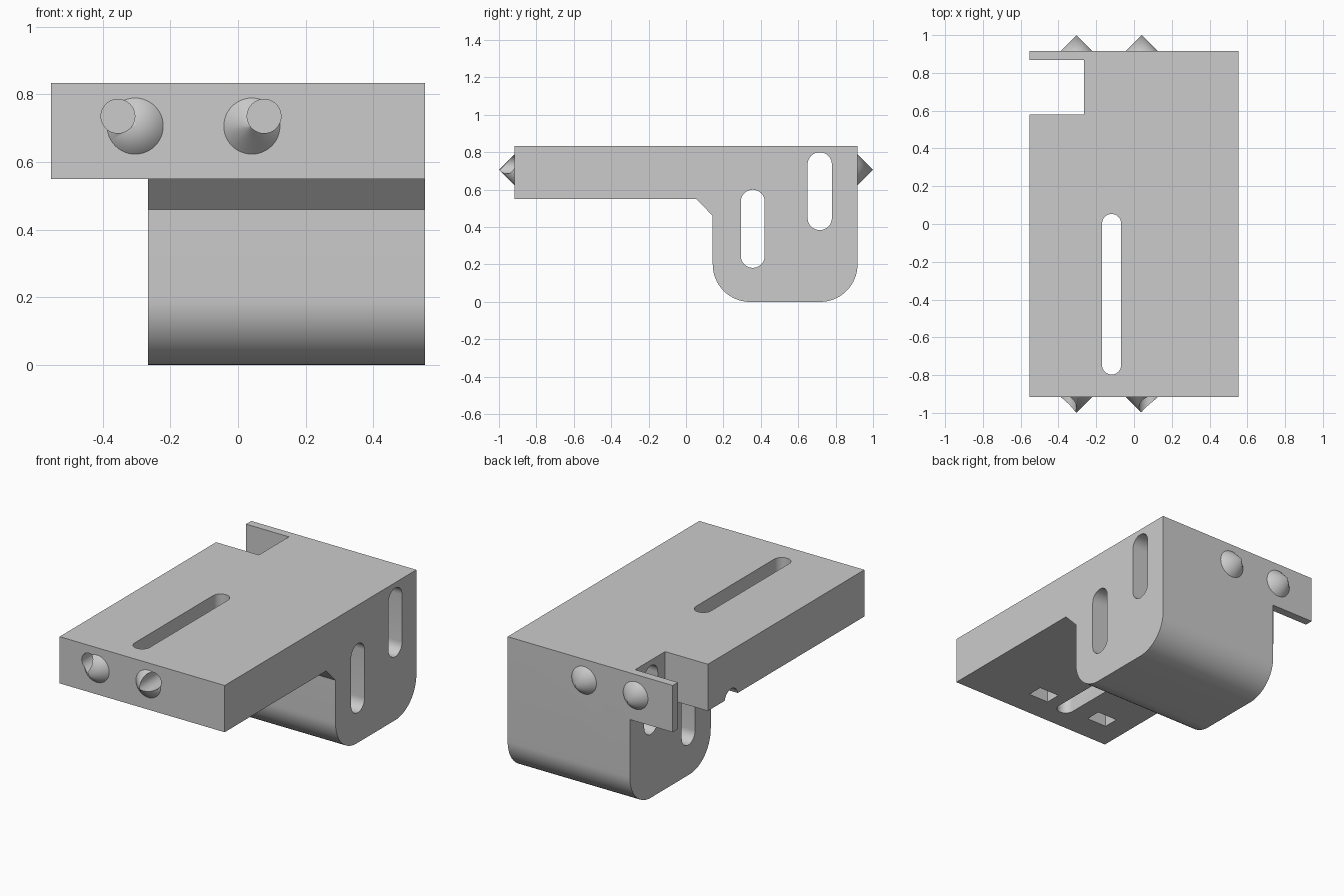
import bpy, bmesh, math
from mathutils import Matrix, Vector

cube = bpy.data.objects.get("Cube")
if cube:
    bpy.data.objects.remove(cube, do_unlink=True)

# Single grey plastic
grey = bpy.data.materials.new("grey plastic")
grey.use_nodes = True
colour = (0.6, 0.6, 0.6, 1)
grey.diffuse_color = colour
grey.node_tree.nodes["Principled BSDF"].inputs["Base Color"].default_value = colour

HALF_X, HALF_Y = 0.553, 0.917
PLATE_LOW, PLATE_TOP = 0.55, 0.833
BLOCK_LEFT = -0.266


def add_object(name, bm):
    bmesh.ops.recalc_face_normals(bm, faces=bm.faces)
    mesh = bpy.data.meshes.new(name)
    bm.to_mesh(mesh)
    bm.free()
    mesh.materials.append(grey)
    ob = bpy.data.objects.new(name, mesh)
    bpy.context.collection.objects.link(ob)
    return ob


def prism(name, points, low, high, axis):
    """Extrude a flat outline along x (outline is y, z) or z (outline is x, y)."""
    bm = bmesh.new()
    place = (lambda a, b: (low, a, b)) if axis == "x" else (lambda a, b: (a, b, low))
    face = bm.faces.new([bm.verts.new(place(a, b)) for a, b in points])
    ext = bmesh.ops.extrude_face_region(bm, geom=[face])
    move = Vector((high - low, 0, 0) if axis == "x" else (0, 0, high - low))
    bmesh.ops.translate(bm, vec=move, verts=[v for v in ext["geom"] if isinstance(v, bmesh.types.BMVert)])
    return add_object(name, bm)


def box(name, x0, x1, y0, y1, z0, z1):
    return prism(name, [(x0, y0), (x1, y0), (x1, y1), (x0, y1)], z0, z1, "z")


def arc(a, b, r, start, end, steps=16):
    angles = [math.radians(start + (end - start) * i / steps) for i in range(steps + 1)]
    return [(a + r * math.cos(t), b + r * math.sin(t)) for t in angles]


def slot(a0, a1, b0, b1):
    r = (a1 - a0) / 2
    mid = a0 + r
    return arc(mid, b1 - r, r, 0, 180) + arc(mid, b0 + r, r, 180, 360)


def cone(name, x, z, y0, y1, r0, r1, segments=48):
    """Round solid along y, from radius r0 at y0 to r1 at y1."""
    bm = bmesh.new()
    turn = Matrix.Rotation(math.radians(90 if y1 < y0 else -90), 4, "X")
    bmesh.ops.create_cone(bm, cap_ends=True, segments=segments, radius1=r0, radius2=r1,
                          depth=abs(y1 - y0),
                          matrix=Matrix.Translation((x, (y0 + y1) / 2, z)) @ turn)
    bmesh.ops.remove_doubles(bm, verts=bm.verts, dist=1e-5)
    return add_object(name, bm)


def combine(target, tool, operation):
    mod = target.modifiers.new(tool.name, "BOOLEAN")
    mod.object, mod.operation, mod.solver = tool, operation, "EXACT"
    bpy.context.view_layer.objects.active = target
    bpy.ops.object.modifier_apply(modifier=mod.name)
    bpy.data.objects.remove(tool, do_unlink=True)


# Plate with rounded block hanging from its rear half
R = 0.2
outline = [(-HALF_Y, PLATE_TOP), (-HALF_Y, PLATE_LOW), (0.055, PLATE_LOW), (0.143, 0.46)]
outline += arc(0.143 + R, R, R, 180, 270) + arc(HALF_Y - R, R, R, 270, 360)
outline.append((HALF_Y, PLATE_TOP))
body = prism("bracket_body", outline, -HALF_X, HALF_X, "x")

# Trim the block below the plate on one side, and open the rear notch
combine(body, box("side_trim", -1, BLOCK_LEFT, 0.03, 1.2, -0.5, PLATE_LOW), "DIFFERENCE")
combine(body, box("rear_notch", -1, BLOCK_LEFT, 0.58, 0.867, 0.4, 1), "DIFFERENCE")

# Pointed pegs on both ends
for x in (-0.304, 0.041):
    for side in (-1, 1):
        peg = cone("peg", x, 0.706, side * (HALF_Y - 0.01), side, 0.093, 0)
        combine(body, peg, "UNION")

# Front screw holes with nut pockets open underneath
for x in (-0.355, 0.077):
    combine(body, cone("screw_hole", x, 0.735, -1.1, -0.6, 0.05, 0.05), "DIFFERENCE")
    combine(body, box("nut_pocket", x - 0.067, x + 0.067, -0.755, -0.66, 0.4, 0.79), "DIFFERENCE")

# Rounded slots through the block and the plate
for outline in (slot(0.293, 0.421, 0.182, 0.6), slot(0.65, 0.78, 0.384, 0.8)):
    combine(body, prism("side_slot", outline, -1, 1, "x"), "DIFFERENCE")
combine(body, prism("plate_slot", slot(-0.169, -0.068, -0.797, 0.053), 0.5, 1, "z"), "DIFFERENCE")

bpy.ops.object.select_all(action="DESELECT")
body.select_set(True)
bpy.context.view_layer.objects.active = body
bpy.ops.object.shade_smooth_by_angle(angle=math.radians(30))
